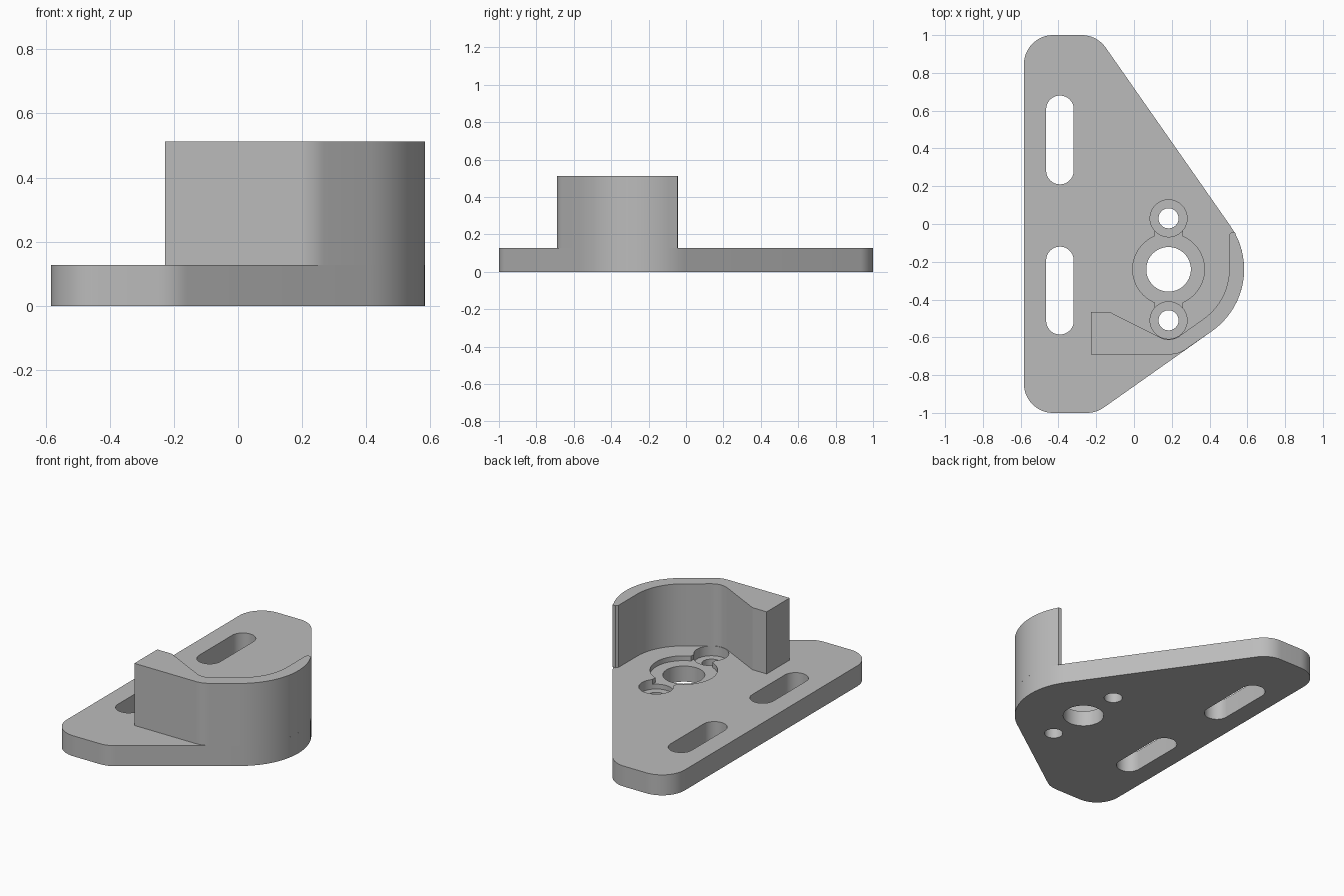
import bpy, bmesh
from math import sin, cos, radians, pi

if "Cube" in bpy.data.objects:
    bpy.data.objects.remove(bpy.data.objects["Cube"])

grey = bpy.data.materials.new("light grey")
grey.use_nodes = True
grey.diffuse_color = (0.5, 0.5, 0.5, 1)
grey.node_tree.nodes["Principled BSDF"].inputs["Base Color"].default_value = (0.5, 0.5, 0.5, 1)

BASE, TOP = 0.127, 0.512
BORE = (0.183, -0.24)
SCREWS = [(0.183, 0.03), (0.183, -0.51)]


def arc(center, r, start, end):
    """Points along an arc, angles in degrees."""
    n = max(2, round(abs(end - start) / 5))
    angles = [radians(start + (end - start) * i / n) for i in range(n + 1)]
    return [(center[0] + r * cos(a), center[1] + r * sin(a)) for a in angles]


def circle(center, r):
    return arc(center, r, 0, 360)[:-1]


def prism(name, outline, z0, z1):
    """Upright prism over a counter-clockwise or clockwise outline."""
    bm = bmesh.new()
    face = bm.faces.new([bm.verts.new((x, y, z0)) for x, y in outline])
    new = bmesh.ops.extrude_face_region(bm, geom=[face])["geom"]
    for v in new:
        if isinstance(v, bmesh.types.BMVert):
            v.co.z = z1
    bmesh.ops.recalc_face_normals(bm, faces=bm.faces)
    mesh = bpy.data.meshes.new(name)
    bm.to_mesh(mesh)
    bm.free()
    mesh.materials.append(grey)
    ob = bpy.data.objects.new(name, mesh)
    bpy.context.collection.objects.link(ob)
    return ob


def activate(ob):
    bpy.ops.object.select_all(action="DESELECT")
    ob.select_set(True)
    bpy.context.view_layer.objects.active = ob


def cut(ob, outline, z0=-0.1, z1=0.2):
    """Subtract a prism from an object, then discard the cutter."""
    cutter = prism("cutter", outline, z0, z1)
    cutter.hide_render = True
    mod = ob.modifiers.new("cut", "BOOLEAN")
    mod.operation, mod.solver, mod.object = "DIFFERENCE", "EXACT", cutter
    activate(ob)
    bpy.ops.object.modifier_apply(modifier=mod.name)
    bpy.data.objects.remove(cutter)


# Base plate: rounded corners joined by tangent edges
R = 0.155
plate = prism("base_plate",
              arc(BORE, 0.4, -54.9, 35.2)
              + arc((-0.277, 0.845), R, 35.2, 90)
              + arc((-0.428, 0.845), R, 90, 180)
              + arc((-0.428, -0.845), R, 180, 270)
              + arc((-0.249, -0.845), R, 270, 305.1), 0, BASE)

# Two long mounting slots
for y0, y1 in [(0.21, 0.68), (-0.585, -0.12)]:
    r = 0.073
    cut(plate, arc((-0.392, y1 - r), r, 0, 180) + arc((-0.392, y0 + r), r, 180, 360))

# Shallow bore recess with necks, then deeper screw recesses and through holes
cut(plate, circle(BORE, 0.19), BASE - 0.03)
cut(plate, [(BORE[0] + x, y) for x, y in [(-0.073, -0.5), (0.073, -0.5), (0.073, 0.02), (-0.073, 0.02)]],
    BASE - 0.03)
cut(plate, circle(BORE, 0.118))
for c in SCREWS:
    cut(plate, circle(c, 0.098), BASE - 0.06)
    cut(plate, circle(c, 0.053))

# Raised guard wall flush with the plate edge, with a wedge-shaped end
wall = prism("guard_wall",
             [(-0.228, -0.69), (0.195, -0.69)]
             + arc((0.195, -0.56), 0.13, -85, -55)
             + arc(BORE, 0.4, -54.9, 27)
             + [(0.535, -0.046), (0.515, -0.044), (0.504, -0.056)]
             + arc(BORE, 0.321, 0, -55)
             + arc(SCREWS[1], 0.101, -55, -117)
             + [(-0.13, -0.465), (-0.228, -0.465)], BASE, TOP)

for ob in (plate, wall):
    activate(ob)
    bpy.ops.object.shade_smooth_by_angle(angle=radians(25))
